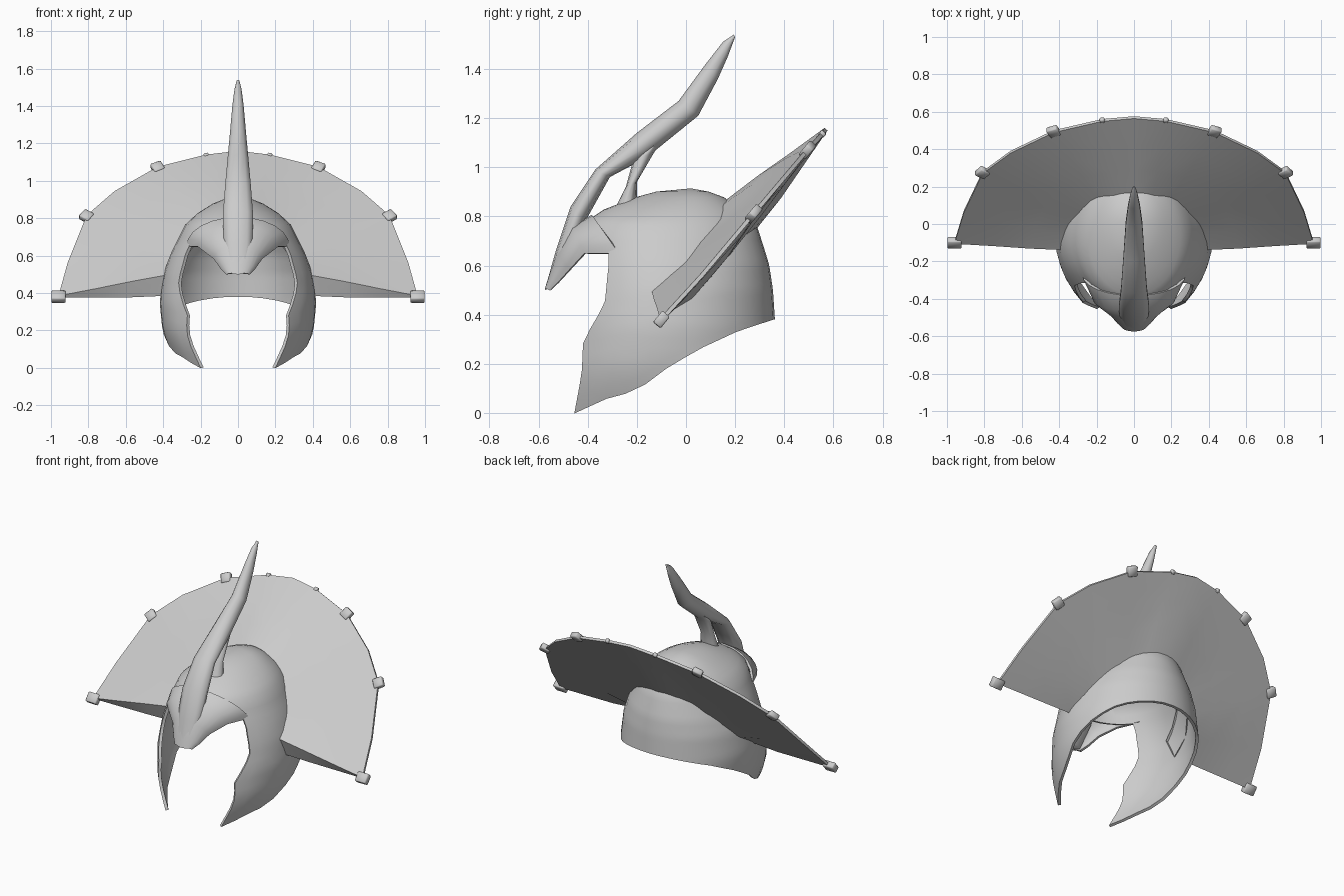
import bpy, bmesh
from math import cos, sin, acos, pi, radians
from mathutils import Vector, Matrix

cube = bpy.data.objects.get("Cube")
if cube:
    bpy.data.objects.remove(cube)

GREY = (0.6, 0.6, 0.6, 1)
grey = bpy.data.materials.new("plain grey")
grey.use_nodes = True
grey.diffuse_color = GREY
grey.node_tree.nodes["Principled BSDF"].inputs["Base Color"].default_value = GREY


def interp(table, key, col=1):
    """Linear lookup in a table sorted by its first column."""
    if key <= table[0][0]:
        return table[0][col]
    for a, b in zip(table, table[1:]):
        if key <= b[0]:
            return a[col] + (b[col] - a[col]) * (key - a[0]) / (b[0] - a[0])
    return table[-1][col]


def add_grid(bm, rows, closed=False):
    """Skin quads between consecutive rows of points."""
    verts = [[bm.verts.new(p) for p in row] for row in rows]
    for r0, r1 in zip(verts, verts[1:]):
        n = len(r0)
        for i in range(n if closed else n - 1):
            j = (i + 1) % n
            bm.faces.new((r0[i], r0[j], r1[j], r1[i]))
    return verts


def finish(bm, name, mirror=False, thickness=0, angle=40):
    """Turn a bmesh into a smooth-shaded grey object."""
    bmesh.ops.remove_doubles(bm, verts=bm.verts, dist=0.0005)
    bmesh.ops.recalc_face_normals(bm, faces=bm.faces)
    mesh = bpy.data.meshes.new(name)
    bm.to_mesh(mesh)
    bm.free()
    obj = bpy.data.objects.new(name, mesh)
    bpy.context.collection.objects.link(obj)
    mesh.materials.append(grey)
    if mirror:
        obj.modifiers.new("mirror", 'MIRROR')
    if thickness:
        solid = obj.modifiers.new("thickness", 'SOLIDIFY')
        solid.thickness = thickness
        solid.offset = 0
    bpy.ops.object.select_all(action='DESELECT')
    obj.select_set(True)
    bpy.context.view_layer.objects.active = obj
    bpy.ops.object.convert(target='MESH')
    bpy.ops.object.shade_smooth_by_angle(angle=radians(angle))
    return obj


# Helmet sections: height, half width, back y, front y
SECTION = [(0, .30, .36, -.56), (.1, .36, .36, -.55), (.2, .395, .36, -.54),
           (.35, .41, .355, -.505), (.5, .39, .345, -.46), (.6, .355, .33, -.445),
           (.65, .33, .315, -.44), (.76, .275, .28, -.42), (.82, .21, .22, -.33),
           (.87, .13, .15, -.2), (.892, .075, .09, -.12), (.905, 0, .02, .02)]
# Lower rim as (y, z) and face opening as (z, y)
LOWER_RIM = [(-.45, 0), (-.3, .07), (-.2, .09), (-.1, .17), (.05, .26), (.2, .33), (.35, .38)]
FACE_EDGE = [(0, -.45), (.15, -.42), (.28, -.415), (.42, -.33), (.6, -.31), (.65, -.31)]
BROW = .65


def centre(z):
    return -.08 + max(0, z - .76) / .145 * .1


def shell_point(theta, z):
    c, k = centre(z), cos(theta)
    reach = interp(SECTION, z, 2) - c if k > 0 else c - interp(SECTION, z, 3)
    return Vector((interp(SECTION, z) * sin(theta), c + reach * k, z))


def edge_angle(z):
    c = centre(z)
    return acos((interp(FACE_EDGE, z) - c) / (c - interp(SECTION, z, 3)))


# Helmet shell: cheek guards and neck below the brow, closed dome above
COLS, ROWS, FRONT_COLS = 14, 12, 6
bm = bmesh.new()
rows = []
for r in range(ROWS + 1):
    s = r / ROWS
    end = edge_angle(BROW * s)
    row = []
    for i in range(COLS + 1):
        z = BROW * s
        for _ in range(8):
            p = shell_point(end * i / COLS, z)
            z = BROW * s + interp(LOWER_RIM, p.y) * (1 - s)
        row.append(shell_point(end * i / COLS, z))
    rows.append(row)
add_grid(bm, rows)
end = edge_angle(BROW)
angles = [end * i / COLS for i in range(COLS + 1)]
angles += [end + (pi - end) * i / FRONT_COLS for i in range(1, FRONT_COLS + 1)]
add_grid(bm, [[shell_point(a, z) for a in angles]
              for z in (BROW, .7, .76, .79, .82, .85, .87, .892, .905)])
for v in bm.verts:
    if abs(v.co.x) < 1e-4:
        v.co.x = 0
finish(bm, "helmet_shell", mirror=True, thickness=.018)

# Beak visor: arches of top (y, z), half width, bottom (y, z)
BEAK = [(-.38, .8, .27, -.27, .65), (-.46, .755, .21, -.41, .65),
        (-.52, .65, .125, -.47, .585), (-.55, .56, .085, -.52, .53),
        (-.567, .505, .055, -.55, .5)]
bm = bmesh.new()
add_grid(bm, [[(w * sin(a), by + (ty - by) * cos(a), bz + (tz - bz) * cos(a))
               for a in (pi * (i / 12 - .5) for i in range(13))]
              for ty, tz, w, by, bz in BEAK])
finish(bm, "beak_visor", thickness=.015)


def blade(name, stations, sides=10):
    """Loft ovals between front (y, z) and back (y, z) with a half width."""
    bm = bmesh.new()
    rings = []
    for fy, fz, by, bz, w in stations:
        f, b = Vector((0, fy, fz)), Vector((0, by, bz))
        rings.append([(f + b) / 2 + (f - b) / 2 * cos(t) + Vector((w * sin(t), 0, 0))
                      for t in (2 * pi * i / sides for i in range(sides))])
    verts = add_grid(bm, rings, closed=True)
    bm.faces.new(verts[0])
    bm.faces.new(verts[-1])
    finish(bm, name, angle=60)


# Crest horn and the strut that props it on the dome
blade("crest_horn", [(-.575, .5, -.535, .515, .05), (-.53, .66, -.46, .64, .08),
                     (-.47, .84, -.41, .78, .085), (-.37, .99, -.31, .96, .072),
                     (-.2, 1.14, -.16, 1.04, .06), (-.03, 1.27, .05, 1.21, .046),
                     (.08, 1.42, .13, 1.36, .032), (.15, 1.51, .17, 1.45, .02),
                     (.195, 1.54, .2, 1.53, .008)])
blade("crest_strut", [(-.3, .81, -.2, .82, .065), (-.245, .92, -.2, .94, .048),
                      (-.215, 1.03, -.13, 1.06, .05), (-.15, 1.1, -.08, 1.13, .038)])

# Fan frill: rim, front root and back root, from the middle to the side
RIM = [(0, .57, 1.155), (.17, .555, 1.135), (.43, .495, 1.07), (.66, .385, .94),
       (.81, .275, .81), (.91, .065, .56), (.96, -.1, .38)]
FRONT_ROOT = [(0, .16, .865), (.1, .14, .84), (.19, .13, .78), (.27, .06, .7),
              (.32, 0, .62), (.35, -.07, .56), (.36, -.14, .5)]
BACK_ROOT = [(0, .28, .74), (.12, .25, .72), (.21, .2, .68), (.26, .16, .62),
             (.32, .1, .55), (.375, .02, .46), (.39, -.1, .385)]
NORMAL = Vector((0, -.77, .64)).normalized()
HALF = NORMAL * .008
bm = bmesh.new()
columns = []
for i, (rim, front, back) in enumerate(zip(RIM, FRONT_ROOT, BACK_ROOT)):
    rim, front, back = Vector(rim), Vector(front), Vector(back)
    pleat = NORMAL * (.012 if i % 2 else -.008)
    top, under = rim + HALF, rim - HALF
    columns.append([front, front.lerp(top, .33) - pleat * .4, front.lerp(top, .66), top,
                    under, under.lerp(back, .33) + pleat * .5,
                    under.lerp(back, .66) + pleat, back])
verts = add_grid(bm, columns)
end = verts[-1]
for i in range(3):
    bm.faces.new((end[i], end[i + 1], end[6 - i], end[7 - i]))
finish(bm, "fan_frill", mirror=True, angle=45)

# Knobs on the frill rim: rim index, length, width, thickness
HUB = Vector((0, -.1, .36))
bm = bmesh.new()
for i, length, width, depth in ((1, .025, .025, .025), (2, .06, .06, .035),
                                (4, .06, .06, .035), (6, .075, .06, .04)):
    rim = Vector(RIM[i])
    out = rim - HUB
    out = (out - NORMAL * out.dot(NORMAL)).normalized()
    turn = Matrix((out, NORMAL.cross(out), NORMAL)).transposed().to_4x4()
    size = Matrix.Diagonal((length, width, depth, 1))
    bmesh.ops.create_cube(bm, size=1, matrix=Matrix.Translation(rim) @ turn @ size)
bmesh.ops.bevel(bm, geom=bm.edges[:], offset=.005, segments=1, affect='EDGES')
finish(bm, "frill_knobs", mirror=True, angle=50)
